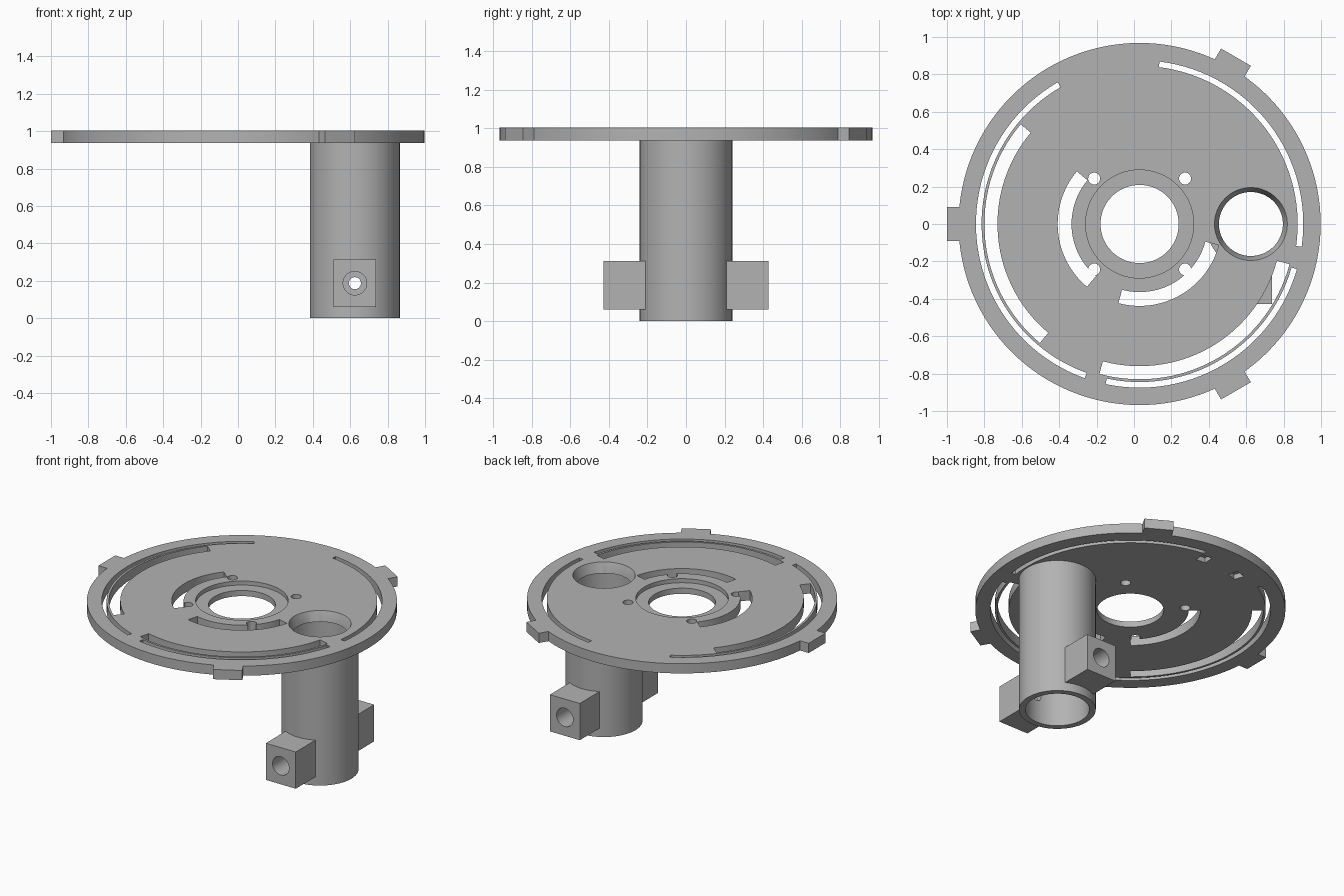
import bpy, bmesh
from math import radians, cos, sin, pi

cube = bpy.data.objects.get("Cube")
if cube:
    bpy.data.objects.remove(cube, do_unlink=True)

# Single grey material
grey = bpy.data.materials.new("plain grey")
grey.use_nodes = True
grey.diffuse_color = (0.45, 0.45, 0.45, 1)
grey.node_tree.nodes["Principled BSDF"].inputs["Base Color"].default_value = (0.45, 0.45, 0.45, 1)

CX, PX = 0.03, 0.625          # plate centre and tube centre along x
BOT, TOP = 0.937, 1.004       # plate underside and top
LOW, HIGH = BOT - 0.05, TOP + 0.05


def prism(name, points, z0, z1):
    """Extrude a flat outline from z0 to z1."""
    bm = bmesh.new()
    face = bm.faces.new([bm.verts.new((x, y, z0)) for x, y in points])
    top = bmesh.ops.extrude_face_region(bm, geom=[face])["geom"]
    for v in top:
        if isinstance(v, bmesh.types.BMVert):
            v.co.z = z1
    bmesh.ops.recalc_face_normals(bm, faces=bm.faces)
    mesh = bpy.data.meshes.new(name)
    bm.to_mesh(mesh)
    bm.free()
    mesh.materials.append(grey)
    ob = bpy.data.objects.new(name, mesh)
    bpy.context.collection.objects.link(ob)
    return ob


def arc(r, a0, a1, n, cx=CX, cy=0):
    angles = [radians(a0 + (a1 - a0) * i / n) for i in range(n + 1)]
    return [(cx + r * cos(a), cy + r * sin(a)) for a in angles]


def disc(name, r, x, y, z0, z1, n=64):
    return prism(name, arc(r, 0, 360, n, x, y)[:-1], z0, z1)


def slot(r0, r1, a0, a1, z0=LOW, z1=HIGH):
    n = max(4, int((a1 - a0) / 3))
    return prism("slot_cutter", arc(r1, a0, a1, n) + arc(r0, a1, a0, n), z0, z1)


def box(name, x0, x1, y0, y1, z0, z1):
    return prism(name, [(x0, y0), (x1, y0), (x1, y1), (x0, y1)], z0, z1)


def cone(name, r0, r1, depth, location, rotation=(0, 0, 0)):
    bpy.ops.mesh.primitive_cone_add(vertices=64, radius1=r0, radius2=r1, depth=depth,
                                    location=location, rotation=rotation)
    ob = bpy.context.object
    ob.name = name
    ob.data.materials.append(grey)
    return ob


def combine(target, tool, operation="DIFFERENCE"):
    """Apply a boolean and discard the tool."""
    tool.hide_render = True
    mod = target.modifiers.new("bool", "BOOLEAN")
    mod.operation, mod.solver, mod.object = operation, "EXACT", tool
    bpy.context.view_layer.update()
    graph = bpy.context.evaluated_depsgraph_get()
    mesh = bpy.data.meshes.new_from_object(target.evaluated_get(graph))
    target.modifiers.clear()
    target.data = mesh
    bpy.data.objects.remove(tool, do_unlink=True)


# Round plate with three rim tabs
plate = disc("round_plate", 0.968, CX, 0, BOT, TOP, 128)
for a in (60, 180, 300):
    c, s = cos(radians(a)), sin(radians(a))
    outline = [(CX + u * c - v * s, u * s + v * c)
               for u, v in ((0.9, -0.092), (1.03, -0.092), (1.03, 0.092), (0.9, 0.092))]
    combine(plate, prism("rim_tab", outline, BOT, TOP), "UNION")

# Central hole with shallow counterbore
combine(plate, disc("hole_cutter", 0.209, CX, 0, LOW, HIGH))
combine(plate, disc("recess_cutter", 0.289, CX, 0, TOP - 0.028, HIGH))

# Curved slots: wide and inner pairs, then the thin outer ones
for a0, a1 in ((140, 230), (255, 345)):
    combine(plate, slot(0.364, 0.438, a0, a1))
    combine(plate, slot(0.76, 0.83, a0, a1))
for a0, a1 in ((120, 250.4), (258, 344), (-8, 83)):
    combine(plate, slot(0.845, 0.875, a0, a1))

# Four screw holes
for sx in (-1, 1):
    for sy in (-1, 1):
        combine(plate, disc("screw_cutter", 0.032, CX + sx * 0.243, sy * 0.243, LOW, HIGH, 32))

# Two small blind pockets under the plate
for a in (85.6, 106.6):
    combine(plate, slot(0.755, 0.825, a - 2.6, a + 2.6, LOW, BOT + 0.035))

# Tapered opening above the tube
combine(plate, disc("opening_cutter", 0.171, PX, 0, LOW, HIGH))
combine(plate, cone("taper_cutter", 0.171, 0.195, TOP - BOT, (PX, 0, (TOP + BOT) / 2 + 0.0005)))

# Tube with a clamp block on the front and back
tube = disc("support_tube", 0.24, PX, 0, 0, BOT, 96)
for s in (-1, 1):
    y0, y1 = sorted((s * 0.18, s * 0.427))
    combine(tube, box("clamp_block", PX - 0.114, PX + 0.114, y0, y1, 0.06, 0.313), "UNION")
combine(tube, disc("bore_cutter", 0.2, PX, 0, -0.05, HIGH, 96))

# Bolt holes: wide through the blocks, narrow through the tube wall
for s in (-1, 1):
    combine(tube, cone("bolt_cutter", 0.063, 0.063, 0.3, (PX, s * 0.385, 0.187), (pi / 2, 0, 0)))
combine(tube, cone("pin_cutter", 0.032, 0.032, 1, (PX, 0, 0.187), (pi / 2, 0, 0)))

# Smooth curved walls, keep edges crisp
bpy.ops.object.select_all(action="DESELECT")
for ob in (plate, tube):
    ob.select_set(True)
bpy.context.view_layer.objects.active = plate
bpy.ops.object.shade_smooth_by_angle(angle=radians(30))
